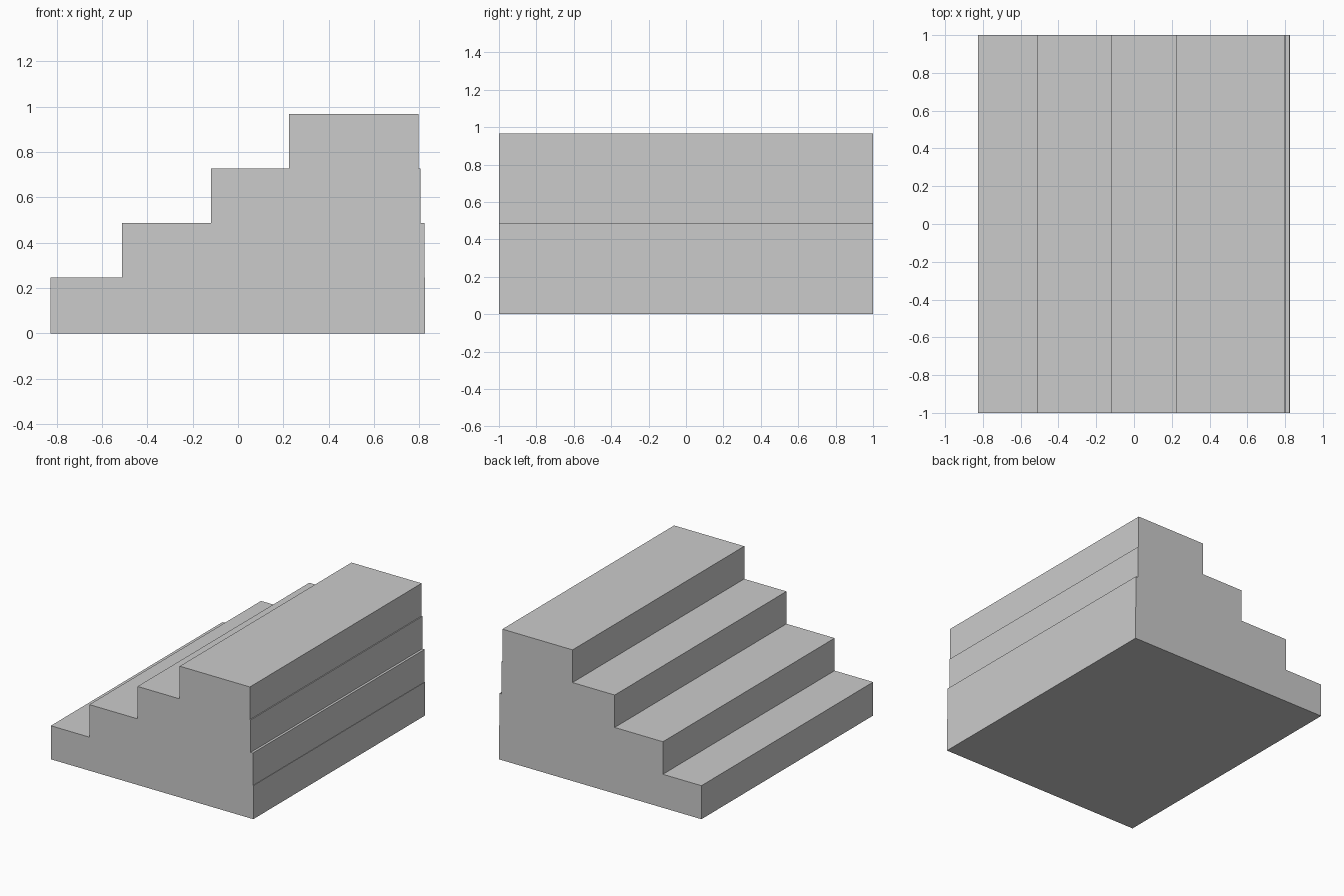
import bpy

if "Cube" in bpy.data.objects:
    bpy.data.objects.remove(bpy.data.objects["Cube"])


def block(name, x0, x1, z0, z1, y=1.0):
    """Full-width box spanning x0..x1 and z0..z1."""
    bpy.ops.mesh.primitive_cube_add(size=1, location=((x0 + x1) / 2, 0, (z0 + z1) / 2))
    ob = bpy.context.object
    ob.name = name
    ob.scale = (x1 - x0, 2 * y, z1 - z0)
    bpy.ops.object.transform_apply(location=False, rotation=False, scale=True)
    return ob


# Four stacked slabs: front edge, back edge, top height
steps = [
    (-0.826, 0.825, 0.247),
    (-0.512, 0.822, 0.487),
    (-0.119, 0.804, 0.726),
    (0.225, 0.797, 0.967),
]
bottom = 0.0
for i, (x0, x1, top) in enumerate(steps, 1):
    block(f"step_{i}", x0, x1, bottom, top)
    bottom = top
